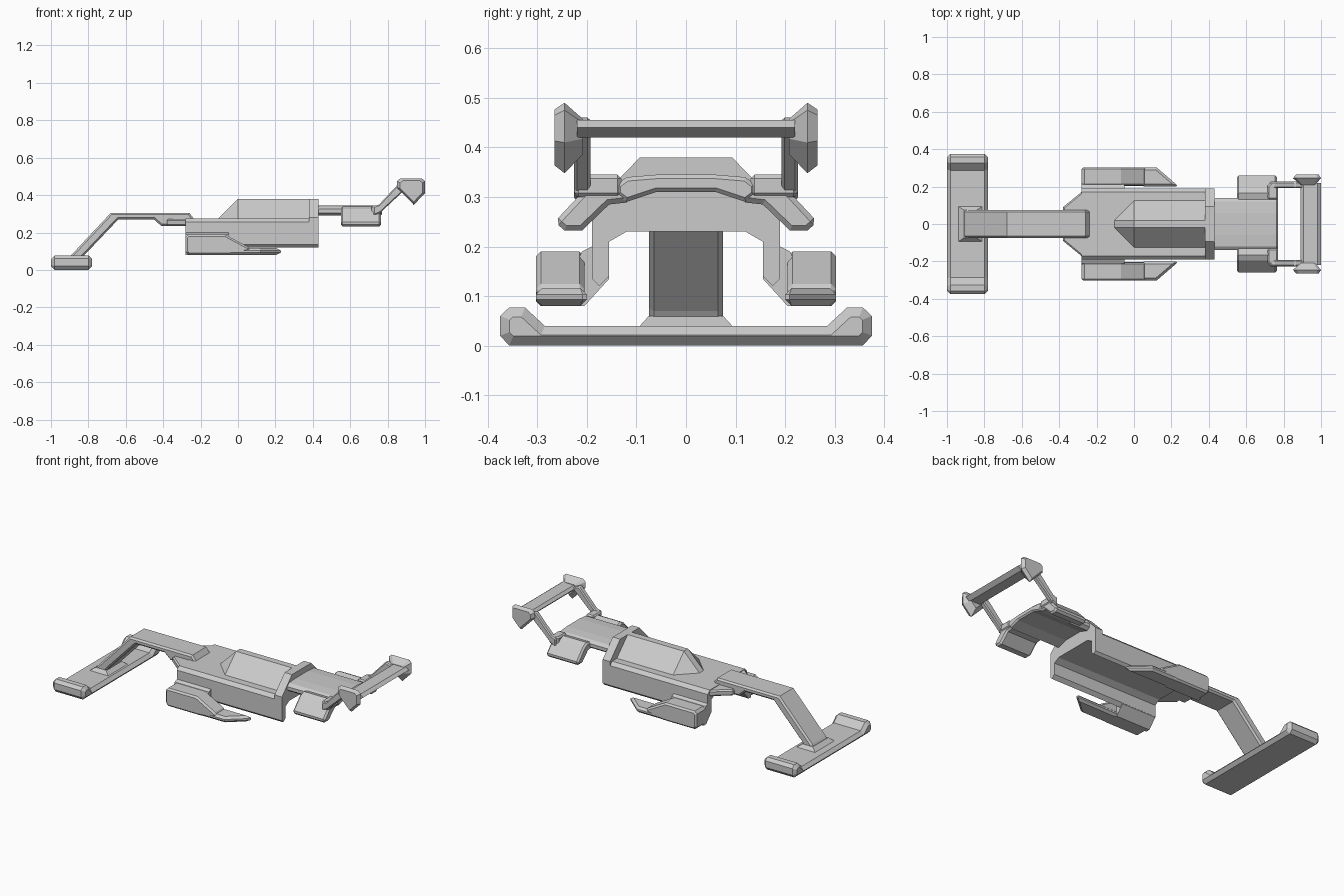
import bpy, bmesh, math

if "Cube" in bpy.data.objects:
    bpy.data.objects.remove(bpy.data.objects["Cube"])


def finish(name, bm, bevel=0, mirror=False):
    bmesh.ops.recalc_face_normals(bm, faces=bm.faces[:])
    me = bpy.data.meshes.new(name)
    bm.to_mesh(me)
    bm.free()
    ob = bpy.data.objects.new(name, me)
    bpy.context.collection.objects.link(ob)
    if bevel:
        m = ob.modifiers.new("bevel", 'BEVEL')
        m.width, m.segments = bevel, 1
        m.limit_method, m.angle_limit = 'ANGLE', math.radians(60)
    if mirror:
        m = ob.modifiers.new("mirror", 'MIRROR')
        m.use_axis = (False, True, False)
    return ob


def loft(name, sections, bevel=0, mirror=False):
    bm = bmesh.new()
    rings = [[bm.verts.new(p) for p in s] for s in sections]
    n = len(rings[0])
    for a, b in zip(rings, rings[1:]):
        for i in range(n):
            j = (i + 1) % n
            bm.faces.new((a[i], a[j], b[j], b[i]))
    bm.faces.new(rings[0])
    bm.faces.new(rings[-1])
    return finish(name, bm, bevel, mirror)


def prism(name, pts, axis, lo, hi, bevel=0, mirror=False):
    place = {'x': lambda p, t: (t, p[0], p[1]),
             'y': lambda p, t: (p[0], t, p[1]),
             'z': lambda p, t: (p[0], p[1], t)}[axis]
    return loft(name, [[place(p, t) for p in pts] for t in (lo, hi)], bevel, mirror)


def hull(name, pts, mirror=False):
    bm = bmesh.new()
    for p in pts:
        bm.verts.new(p)
    bmesh.ops.convex_hull(bm, input=bm.verts[:])
    return finish(name, bm, 0, mirror)


def both(half):
    """Complete a half section across y = 0."""
    return half + [(-y, z) for y, z in reversed(half) if y > 0]


# front wing with upturned tips
prism("front_wing", both([(0, .04), (.285, .04), (.325, .077), (.357, .077), (.375, .06),
                          (.375, .02), (.357, 0), (0, 0)]), 'x', -1, -.78, .019)

# neck running from the wing to the body, and its flared foot
prism("neck", [(-.92, .04), (-.9, .07), (-.68, .305), (-.26, .305), (-.23, .265), (-.28, .235),
               (-.41, .235), (-.45, .27), (-.64, .27), (-.83, .07), (-.85, .04)],
      'y', -.075, .075, .01)
hull("neck_foot", [(x, s * y, z) for s in (1, -1)
                   for x, y, z in ((-.94, .095, .038), (-.81, .095, .038),
                                   (-.91, .075, .06), (-.84, .075, .06))])

# body shell, open underneath, and tapered nose
prism("body_shell", both([(.17, .275), (.19, .255), (.19, .135), (.175, .12), (.155, .14),
                          (.155, .21), (.12, .23)]), 'x', -.28, .42)
prism("nose", [(-.38, .09), (-.27, .18), (-.27, -.18), (-.38, -.09)], 'z', .235, .272, .008)

# rear collar arch
prism("rear_collar", both([(.093, .38), (.19, .28), (.19, .135), (.175, .12), (.155, .14),
                           (.155, .21), (.12, .23)]), 'x', .38, .43)

# ridged canopy with pointed front
hull("canopy", [(x, s * y, z) for s in (1, -1)
                for x, y, z in ((-.11, .02, .27), (0, .13, .27), (.39, .13, .27),
                                (0, .02, .38), (.39, .02, .38))])

# side pods: raised front block, low tapering blade, and strut to the body
prism("side_pod", both([]) + [(-.28, .1), (-.265, .08), (-.05, .08), (.06, .1),
                              (.06, .12), (-.07, .19), (-.265, .19), (-.28, .175)],
      'y', .205, .303, .014, True)
prism("pod_blade", [(-.28, .205), (-.28, .303), (.12, .303), (.24, .2)],
      'z', .08, .116, .013, True)
prism("pod_strut", [(.16, .2), (.19, .2), (.21, .19), (.23, .15), (.23, .08), (.205, .08),
                    (.155, .135)], 'x', -.28, -.05, 0, True)

# rear deck and drooping fenders
prism("rear_deck", both([(.06, .345), (.12, .34), (.14, .325), (.14, .305), (.12, .29), (.06, .31)]),
      'x', .42, .77, .008)
prism("rear_fender", [(.11, .325), (.165, .34), (.195, .325), (.265, .25), (.245, .232),
                      (.21, .232), (.155, .285), (.11, .29)], 'x', .55, .765, .01, True)

# rear wing supports
prism("arm_base", [(.715, .13), (.715, .205), (.735, .225), (.77, .225), (.77, .13)],
      'z', .3, .345, .008, True)
prism("rear_arm", [(.725, .34), (.755, .35), (.86, .462), (.91, .445), (.76, .305), (.725, .29)],
      'y', .193, .226, .006, True)

# rear wing bar and end plates
prism("rear_wing_bar", [(.89, .44), (.905, .455), (.98, .455), (1, .44), (.975, .42), (.91, .42)],
      'y', -.22, .22)
outline = [(.85, .44), (.85, .475), (.868, .49), (.982, .49), (1, .475), (1, .41), (.94, .348)]
loft("wing_end_plate", [[(.935 + (x - .935) * k, y, .425 + (z - .425) * k) for x, z in outline]
                        for y, k in ((.208, .5), (.245, 1), (.265, .8))], 0, True)
